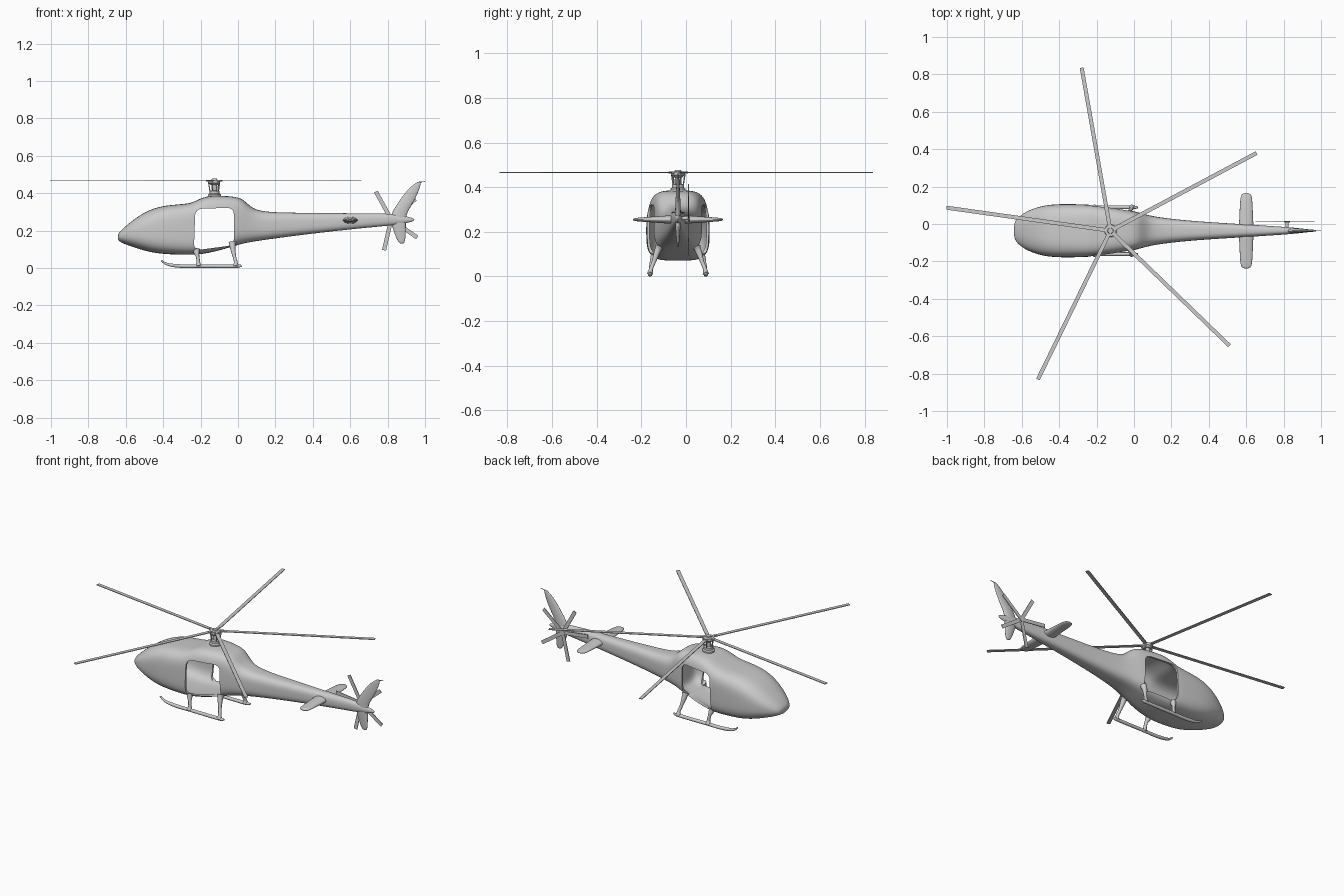
import bpy, bmesh
from math import sin, cos, pi, radians, copysign
from mathutils import Vector, Matrix

if "Cube" in bpy.data.objects:
    bpy.data.objects.remove(bpy.data.objects["Cube"])

CY = -0.036            # centre line of the fuselage
HUB = Vector((-0.126, CY, 0.466))
TAIL = Vector((0.819, 0.012, 0.26))


def apply_all(ob):
    bpy.ops.object.select_all(action='DESELECT')
    ob.select_set(True)
    bpy.context.view_layer.objects.active = ob
    for m in list(ob.modifiers):
        bpy.ops.object.modifier_apply(modifier=m.name)


def smooth(ob, angle=35):
    bpy.ops.object.select_all(action='DESELECT')
    ob.select_set(True)
    bpy.context.view_layer.objects.active = ob
    bpy.ops.object.shade_smooth_by_angle(angle=radians(angle))


def add_mesh(name, bm):
    bmesh.ops.recalc_face_normals(bm, faces=bm.faces)
    me = bpy.data.meshes.new(name)
    bm.to_mesh(me)
    bm.free()
    ob = bpy.data.objects.new(name, me)
    bpy.context.collection.objects.link(ob)
    return ob


def loft(name, rings, level=1):
    bm = bmesh.new()
    vs = [[bm.verts.new(p) for p in r] for r in rings]
    n = len(rings[0])
    for a, b in zip(vs, vs[1:]):
        for i in range(n):
            j = (i + 1) % n
            bm.faces.new((a[i], a[j], b[j], b[i]))
    bm.faces.new(vs[0])
    bm.faces.new(vs[-1])
    ob = add_mesh(name, bm)
    if level:
        ob.modifiers.new("sub", 'SUBSURF').levels = level
        apply_all(ob)
    return ob


def oval(n, power=2.0):
    out = []
    for i in range(n):
        t = 2 * pi * (i + 0.5) / n
        c, s = cos(t), sin(t)
        out.append((copysign(abs(c) ** (2 / power), c), copysign(abs(s) ** (2 / power), s)))
    return out


def hull(name, stations, inset=0.0):
    rings = []
    for x, lo, hi, w, p in stations:
        h = (hi - lo) / 2 - inset
        rings.append([(x, CY + (w - inset) * u, (lo + hi) / 2 + h * v) for u, v in oval(32, p)])
    return loft(name, rings, 2)


def tube(name, pts, radius):
    # each point is x, y, z, radius factor
    cu = bpy.data.curves.new(name, 'CURVE')
    cu.dimensions = '3D'
    cu.bevel_depth = radius
    cu.bevel_resolution = 3
    cu.use_fill_caps = True
    cu.resolution_u = 6
    sp = cu.splines.new('BEZIER')
    sp.bezier_points.add(len(pts) - 1)
    for b, p in zip(sp.bezier_points, pts):
        b.co, b.radius = p[:3], p[3]
        b.handle_left_type = b.handle_right_type = 'AUTO'
    ob = bpy.data.objects.new(name, cu)
    bpy.context.collection.objects.link(ob)
    bpy.ops.object.select_all(action='DESELECT')
    ob.select_set(True)
    bpy.context.view_layer.objects.active = ob
    bpy.ops.object.convert(target='MESH')
    smooth(bpy.context.object, 50)


def box(name, size, matrix):
    bm = bmesh.new()
    bmesh.ops.create_cube(bm, size=1, matrix=matrix @ Matrix.Diagonal((*size, 1)))
    return add_mesh(name, bm)


def lathe(name, profile, centre, axis='Z'):
    rings = []
    for r, h in profile:
        ring = []
        for i in range(24):
            a, b = r * cos(2 * pi * i / 24), r * sin(2 * pi * i / 24)
            ring.append(centre + Vector((a, b, h) if axis == 'Z' else (a, h, b)))
        rings.append(ring)
    smooth(loft(name, rings, 0))


# fuselage and boom: x, bottom, top, half width, squareness
stations = [
    (-.643, .150, .180, .038, 2), (-.625, .135, .202, .068, 2.2), (-.58, .118, .242, .102, 2.5),
    (-.52, .098, .286, .126, 2.8), (-.46, .082, .317, .139, 3.2), (-.38, .072, .337, .144, 3.6),
    (-.26, .070, .343, .141, 4), (-.225, .071, .360, .138, 4), (-.17, .077, .385, .133, 4),
    (-.10, .093, .387, .123, 4), (-.01, .120, .382, .107, 3.8), (.03, .131, .366, .096, 3.5),
    (.07, .139, .323, .085, 3.2), (.13, .148, .299, .072, 3), (.30, .172, .295, .052, 3),
    (.60, .207, .292, .034, 2.6), (.80, .225, .293, .021, 2.3), (.88, .235, .280, .014, 2),
    (.945, .250, .266, .006, 2)]
fuselage = hull("fuselage", stations)

# hollow cabin and door opening through both sides
cabin = hull("cabin_cutter", [s for s in stations if -.6 < s[0] < .05], 0.011)
bm = bmesh.new()
door_pts = [(-.236, .093), (-.022, .122), (-.022, .322), (-.228, .316)]
face = bm.faces.new([bm.verts.new((x, -.4, z)) for x, z in door_pts])
ext = bmesh.ops.extrude_face_region(bm, geom=[face])
bmesh.ops.translate(bm, vec=(0, .8, 0), verts=[v for v in ext['geom'] if isinstance(v, bmesh.types.BMVert)])
long_edges = [e for e in bm.edges if abs(e.verts[0].co.y - e.verts[1].co.y) > .5]
bmesh.ops.bevel(bm, geom=long_edges, offset=.035, segments=6, profile=.5, affect='EDGES')
door = add_mesh("door_cutter", bm)
for cutter in (cabin, door):
    m = fuselage.modifiers.new("cut", 'BOOLEAN')
    m.operation, m.solver, m.object = 'DIFFERENCE', 'EXACT', cutter
apply_all(fuselage)
smooth(fuselage, 40)
for cutter in (cabin, door):
    bpy.data.objects.remove(cutter)

# tail fin: z, leading x, trailing x, half thickness
fin = [(.13, .868, .884, .003), (.14, .853, .895, .005), (.20, .830, .898, .010), (.26, .812, .898, .014),
       (.30, .822, .905, .013), (.36, .862, .945, .010), (.42, .906, .970, .007),
       (.45, .944, .978, .005), (.462, .962, .978, .003)]
smooth(loft("tail_fin", [[((a + b) / 2 + (b - a) / 2 * u, CY + t * v, z) for u, v in oval(16)]
                         for z, a, b, t in fin]))
tube("fin_antenna", [(.965, CY, .458, 1), (1.0, CY, .462, 1)], .002)

# horizontal stabiliser: offset from centre line, half chord, half thickness
half = [(.202, .012, .003), (.196, .024, .006), (.18, .033, .009), (.10, .036, .014), (.03, .040, .020)]
span = [(-y, c, t) for y, c, t in half] + half[::-1]
smooth(loft("stabiliser", [[(.60 + c * u, CY + y, .255 + t * v) for u, v in oval(16)] for y, c, t in span]))

# rotor mast and hub
lathe("mast", [(.034, -.09), (.034, -.074), (.027, -.068), (.027, -.055), (.014, -.052), (.014, -.02)], HUB)
lathe("rotor_hub", [(.020, -.022), (.031, -.012), (.031, .003), (.016, .005), (.014, .011)], HUB)
for i in range(5):
    ang = radians(28 + 72 * i)
    d = Vector((cos(ang), sin(ang), 0))
    # blade, blade grip and pitch link
    turn = Matrix.Translation(HUB) @ Matrix.Rotation(ang, 4, 'Z')
    box(f"rotor_blade_{i}", (.865, .021, .004), turn @ Matrix.Translation((.4525, 0, 0)))
    box(f"blade_grip_{i}", (.04, .014, .010), turn @ Matrix.Translation((.025, 0, 0)))
    lo, hi = HUB + d * .024 - Vector((0, 0, .058)), HUB + d * .032 - Vector((0, 0, .006))
    tube(f"pitch_link_{i}", [(*lo, 1), (*hi, 1)], .003)

# tail rotor
lathe("tail_rotor_shaft", [(.008, -.05), (.008, -.004), (.014, -.004), (.014, .005)], TAIL, 'Y')
for i, deg in enumerate((40, 119, 173, 257, 325)):
    turn = Matrix.Translation(TAIL) @ Matrix.Rotation(-radians(deg), 4, 'Y')
    box(f"tail_blade_{i}", (.165, .004, .022), turn @ Matrix.Translation((.087, 0, 0)))

# landing skids with flared struts, both sides
for side, s in (("left", 1), ("right", -1)):
    y = CY + s * .125
    tube(f"skid_{side}", [(-.41, y, .040, .4), (-.385, y, .023, .7), (-.33, y, .012, 1),
                          (-.20, y, .010, 1), (0, y, .010, 1), (.02, y, .012, .5)], .010)
    for part, x0, x1, top in (("front", -.212, -.222, .098), ("rear", -.012, -.030, .135)):
        y1 = CY + s * (.108 if part == "front" else .088)
        tube(f"strut_{part}_{side}", [(x0, y, .010, 1.5), (x0, y - s * .003, .030, .95),
                                      (x0 * .6 + x1 * .4, y * .6 + y1 * .4, .060, .9),
                                      (x1, y1, top - .012, 1.6), (x1, y1 - s * .006, top, 2)], .010)
